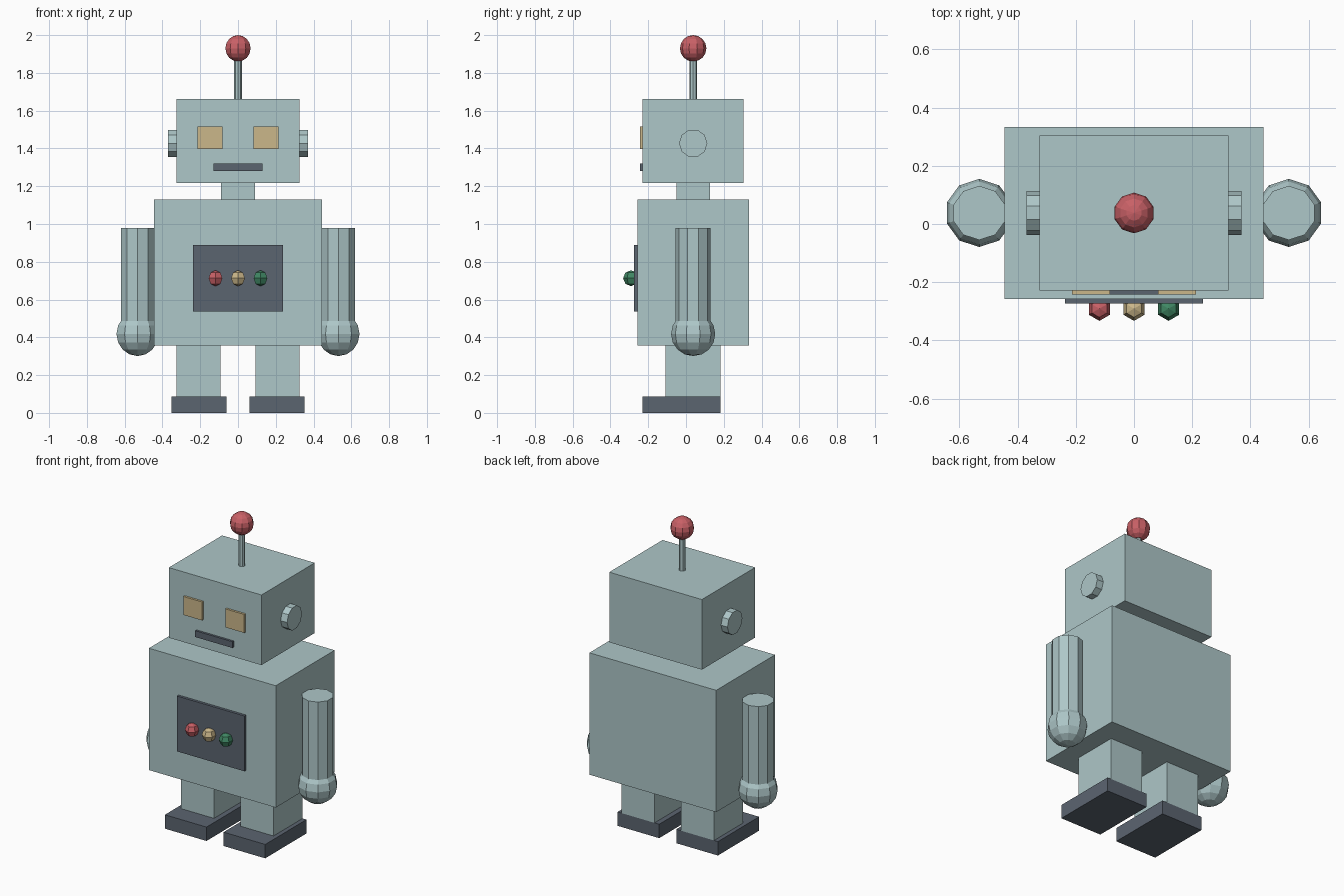
import bpy, bmesh, math
from mathutils import Matrix, Vector

if "Cube" in bpy.data.objects:
    bpy.data.objects.remove(bpy.data.objects["Cube"])

CY = 0.038  # depth of the robot's centre plane


def material(name, rgb):
    m = bpy.data.materials.new(name)
    m.diffuse_color = (*rgb, 1)
    m.use_nodes = True
    m.node_tree.nodes["Principled BSDF"].inputs["Base Color"].default_value = m.diffuse_color
    return m


BODY = material("pale teal", (0.42, 0.57, 0.58))
DARK = material("slate", (0.105, 0.128, 0.163))
CREAM = material("sand yellow", (0.597, 0.474, 0.254))
RED = material("soft red", (0.578, 0.117, 0.133))
GREEN = material("green", (0.051, 0.242, 0.127))


def finish(name, bm, mat):
    mesh = bpy.data.meshes.new(name)
    bm.to_mesh(mesh)
    bm.free()
    mesh.materials.append(mat)
    bpy.context.collection.objects.link(bpy.data.objects.new(name, mesh))


def box(name, x, y, z, mat):
    """Box from (min, max) ranges on each axis."""
    bm = bmesh.new()
    size = [r[1] - r[0] for r in (x, y, z)]
    mid = Vector([(r[0] + r[1]) / 2 for r in (x, y, z)])
    bmesh.ops.create_cube(bm, size=1, matrix=Matrix.Translation(mid) @ Matrix.Diagonal((*size, 1)))
    finish(name, bm, mat)


def rod(name, centre, radius, length, mat, sides=10, along_x=False):
    bm = bmesh.new()
    turn = Matrix.Rotation(math.pi / 2, 4, 'Y') if along_x else Matrix()
    bmesh.ops.create_cone(bm, cap_ends=True, segments=sides, radius1=radius, radius2=radius,
                          depth=length, matrix=Matrix.Translation(centre) @ turn)
    finish(name, bm, mat)


def ball(name, centre, radius, mat, segments=10, rings=8):
    bm = bmesh.new()
    bmesh.ops.create_uvsphere(bm, u_segments=segments, v_segments=rings, radius=radius,
                              matrix=Matrix.Translation(centre))
    finish(name, bm, mat)


# Torso, neck, head
box("torso", (-0.445, 0.445), (-0.257, 0.333), (0.357, 1.13), BODY)
box("neck", (-0.089, 0.089), (CY - 0.089, CY + 0.089), (1.12, 1.23), BODY)
box("head", (-0.325, 0.325), (-0.229, 0.305), (1.218, 1.663), BODY)

# Antenna
rod("antenna_rod", (0, CY, 1.77), 0.02, 0.24, BODY, sides=8)
ball("antenna_ball", (0, CY, 1.93), 0.07, RED)

# Mouth and chest panel with lights
box("mouth", (-0.131, 0.131), (-0.243, -0.225), (1.28, 1.32), DARK)
box("chest_panel", (-0.237, 0.237), (-0.274, -0.25), (0.538, 0.889), DARK)
for name, x, mat in (("red", -0.119, RED), ("yellow", 0, CREAM), ("green", 0.119, GREEN)):
    ball(name + "_light", (x, -0.291, 0.713), 0.042, mat, segments=6, rings=4)

# Paired parts
for side, s in (("left", -1), ("right", 1)):
    def span(a, b):
        return tuple(sorted((s * a, s * b)))

    box(side + "_eye", span(0.082, 0.214), (-0.243, -0.225), (1.398, 1.515), CREAM)
    rod(side + "_ear", (s * 0.34, CY, 1.427), 0.075, 0.06, BODY, along_x=True)
    rod(side + "_arm", (s * 0.532, CY, 0.7), 0.093, 0.56, BODY)
    ball(side + "_hand", (s * 0.532, CY, 0.418), 0.117, BODY)
    box(side + "_leg", span(0.093, 0.325), (-0.108, 0.183), (0.088, 0.37), BODY)
    box(side + "_foot", span(0.06, 0.352), (-0.23, 0.183), (0, 0.088), DARK)
